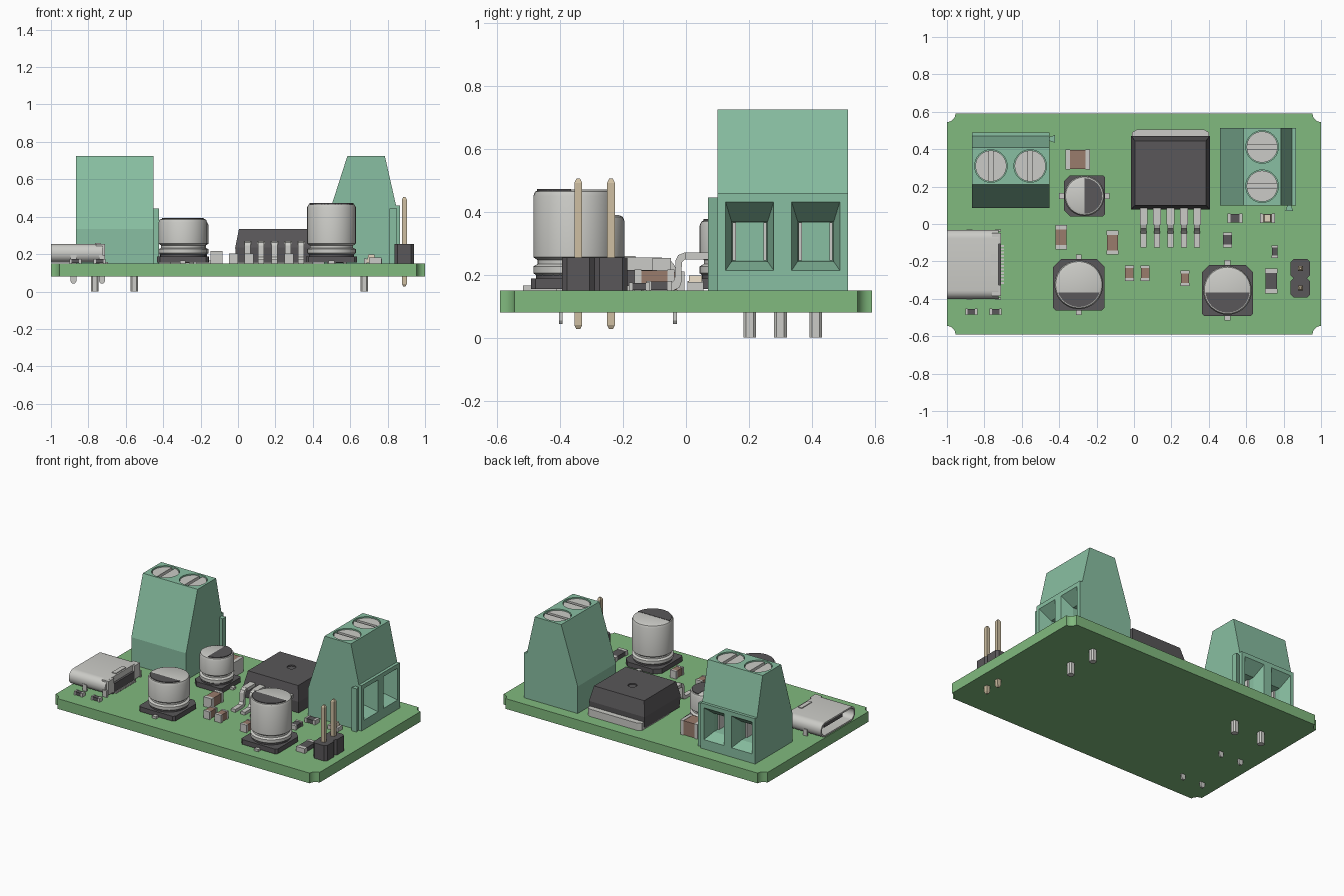
import bpy, bmesh
from math import sin, cos, pi, asin, radians
from mathutils import Matrix, Vector

if "Cube" in bpy.data.objects:
    bpy.data.objects.remove(bpy.data.objects["Cube"])


def mat(name, r, g, b):
    m = bpy.data.materials.new(name)
    m.diffuse_color = (r, g, b, 1)
    m.use_nodes = True
    m.node_tree.nodes["Principled BSDF"].inputs["Base Color"].default_value = m.diffuse_color
    return m


GREEN = mat("board_green", 0.22, 0.49, 0.21)
MINT = mat("terminal_green", 0.25, 0.52, 0.36)
DARK = mat("dark_plastic", 0.10, 0.095, 0.10)
BROWN = mat("ceramic_brown", 0.32, 0.20, 0.15)
TAN = mat("pin_tan", 0.62, 0.52, 0.36)
SILVER = mat("metal", 0.60, 0.60, 0.57)
CREAM = mat("cream", 0.75, 0.66, 0.52)


def finish(bm, name, m, xf=None, smooth=None):
    bmesh.ops.recalc_face_normals(bm, faces=bm.faces)
    if xf is not None:
        bm.transform(xf)
    me = bpy.data.meshes.new(name)
    bm.to_mesh(me)
    bm.free()
    ob = bpy.data.objects.new(name, me)
    bpy.context.collection.objects.link(ob)
    if m:
        me.materials.append(m)
    if smooth:
        activate(ob)
        bpy.ops.object.shade_smooth_by_angle(angle=radians(smooth))
    return ob


def activate(ob):
    bpy.ops.object.select_all(action='DESELECT')
    ob.select_set(True)
    bpy.context.view_layer.objects.active = ob


def loft_bm(rings):
    bm = bmesh.new()
    vs = [[bm.verts.new(p) for p in r] for r in rings]
    n = len(vs[0])
    for a, b in zip(vs, vs[1:]):
        for i in range(n):
            bm.faces.new((a[i], a[(i + 1) % n], b[(i + 1) % n], b[i]))
    bm.faces.new(vs[0])
    bm.faces.new(vs[-1])
    return bm


def to3(p, axis, d):
    return {'x': (d, p[0], p[1]), 'y': (p[0], d, p[1]), 'z': (p[0], p[1], d)}[axis]


def prism(name, pts, axis, lo, hi, m=None, xf=None, smooth=None):
    return finish(loft_bm([[to3(p, axis, d) for p in pts] for d in (lo, hi)]), name, m, xf, smooth)


def rect(x0, x1, y0, y1):
    return [(x0, y0), (x1, y0), (x1, y1), (x0, y1)]


def box(name, x0, x1, y0, y1, z0, z1, m=None, xf=None):
    return prism(name, rect(x0, x1, y0, y1), 'z', z0, z1, m, xf)


def taper(name, levels, axis, m=None, xf=None):
    # stack of rectangles (x0, x1, y0, y1, depth) along an axis
    return finish(loft_bm([[to3(p, axis, l[4]) for p in rect(*l[:4])] for l in levels]), name, m, xf)


def circle(r, cx=0, cy=0, n=32):
    return [(cx + r * cos(2 * pi * i / n), cy + r * sin(2 * pi * i / n)) for i in range(n)]


def segment(r, t, cx=0, cy=0, side=1, n=24):
    # the part of a disc with side * y > t
    a = asin(t / r)
    return [(cx + r * cos(a + (pi - 2 * a) * i / n), cy + side * r * sin(a + (pi - 2 * a) * i / n))
            for i in range(n + 1)]


def octagon(cx, cy, h, c):
    return [(cx + x, cy + y) for x, y in ((h - c, -h), (h, c - h), (h, h - c), (h - c, h),
                                          (c - h, h), (-h, h - c), (-h, c - h), (c - h, -h))]


def cut(ob, cutters):
    for c in cutters:
        c.hide_render = True
        md = ob.modifiers.new("cut", 'BOOLEAN')
        md.object, md.solver = c, 'EXACT'
        activate(ob)
        bpy.ops.object.modifier_apply(modifier=md.name)
        bpy.data.objects.remove(c, do_unlink=True)


def place(x, y, deg=0):
    return Matrix.Translation((x, y, 0)) @ Matrix.Rotation(radians(deg), 4, 'Z')


Z = 0.15  # board top

# board with scooped corners
outline = []
for k, (sx, sy) in enumerate(((1, 1), (-1, 1), (-1, -1), (1, -1))):
    for i in range(9):
        a = radians(270 + 90 * k - 90 * i / 8)
        outline.append((sx + 0.045 * cos(a), sy * 0.59 + 0.045 * sin(a)))
prism("circuit_board", outline, 'z', 0.08, Z, GREEN, smooth=30)


# screw terminals, wire entry towards local +x
def terminal(tag, xf):
    prof = [(-0.215, Z), (-0.215, 0.335), (-0.09, 0.725), (0.11, 0.725), (0.17, 0.46), (0.19, 0.46), (0.19, Z)]
    body = prism(tag + "_terminal_body", prof, 'y', -0.207, 0.207, MINT, xf)
    cutters = []
    for s in (-0.105, 0.105):
        cutters.append(taper("cutter", [(s - 0.052, s + 0.052, 0.245, 0.365, -0.08),
                                        (s - 0.057, s + 0.057, 0.242, 0.368, 0.11),
                                        (s - 0.077, s + 0.077, 0.213, 0.433, 0.192)], 'x', None, xf))
        cutters.append(prism("cutter", circle(0.087, 0.01, s), 'z', 0.68, 0.8, None, xf))
        prism(tag + "_screw_core", circle(0.083, 0.01, s), 'z', 0.67, 0.695, SILVER, xf)
        for side in (-1, 1):
            prism(tag + "_screw_head", segment(0.083, 0.011, 0.01, s, side), 'z', 0.69, 0.718, SILVER, xf, 30)
        prism(tag + "_terminal_pin", octagon(0, s, 0.02, 0.008), 'z', 0.0, 0.2, SILVER, xf)
        # metal wire clamp lining the opening
        for w in (-1, 1):
            box(tag + "_clamp_side", -0.06, 0.07, s + w * 0.049 - 0.005, s + w * 0.049 + 0.005,
                0.245, 0.365, SILVER, xf)
    cut(body, cutters)
    # dovetail rib on one side
    prism(tag + "_terminal_rib", [(0.145, -0.205), (0.135, -0.237), (0.175, -0.237), (0.165, -0.205)],
          'z', Z, 0.445, MINT, xf)


terminal("right", place(0.675, 0.307))
terminal("left", place(-0.66, 0.30, 90))


# electrolytic capacitors, dark marker towards local -y
def capacitor(tag, x, y, R, H, half, split, deg=0):
    xf = place(x, y, deg)
    c, d = half * 0.3, half * 0.1
    base = [(d - half, -half), (half - d, -half), (half, d - half), (half, half - c),
            (half - c, half), (c - half, half), (-half, half - c), (-half, d - half)]
    prism(tag + "_capacitor_base", base, 'z', Z + 0.005, 0.188, DARK, xf)
    prism(tag + "_capacitor_seat", circle(R * 0.93), 'z', 0.18, 0.205, DARK, xf, 30)
    prof = [(R - 0.012, 0.196), (R, 0.205), (R, 0.226), (R - 0.014, 0.234), (R - 0.014, 0.246),
            (R, 0.256), (R, H - 0.02), (R - 0.006, H - 0.006), (R - 0.02, H)]
    bm = loft_bm([[(p[0], p[1], z) for p in circle(r, n=40)] for r, z in prof])
    finish(bm, tag + "_capacitor_can", SILVER, xf, 35)
    prism(tag + "_capacitor_marker", segment(R - 0.012, split, side=-1), 'z', H - 0.015, H + 0.002, DARK, xf)
    for s in (-1, 1):
        a, b = sorted((s * half * 0.4, s * (half + 0.025)))
        box(tag + "_capacitor_lead", -0.015, 0.015, a, b, Z, Z + 0.015, SILVER, xf)


capacitor("left", -0.295, -0.325, 0.13, 0.39, 0.137, 0.04)
capacitor("right", 0.5, -0.355, 0.13, 0.47, 0.137, 0.01)
capacitor("small", -0.265, 0.15, 0.107, 0.375, 0.11, 0.0, 90)

# power regulator with heat tab and five bent leads
reg = taper("regulator_body", [(-0.01, 0.4, 0.085, 0.465, Z + 0.005), (-0.015, 0.405, 0.078, 0.47, 0.235),
                               (0.005, 0.385, 0.1, 0.445, 0.333)], 'z', DARK)
cut(reg, [prism("cutter", circle(0.028, 0.195, 0.3), 'z', 0.325, 0.4)])
prism("regulator_tab", [(-0.01, 0.2), (0.4, 0.2), (0.4, 0.49), (0.375, 0.505), (0.015, 0.505), (-0.01, 0.49)],
      'z', Z, 0.2, SILVER)
lead = [(0.1, 0.27), (-0.005, 0.27), (-0.025, 0.262), (-0.033, 0.245), (-0.036, 0.185), (-0.05, 0.17),
        (-0.125, 0.17), (-0.125, Z), (-0.04, Z), (-0.02, 0.16), (-0.015, 0.175), (-0.013, 0.24),
        (-0.003, 0.25), (0.1, 0.25)]
for i in range(5):
    x = 0.052 + 0.0715 * i
    prism("regulator_lead", lead, 'x', x - 0.016, x + 0.016, SILVER)
    box("regulator_lead_root", x - 0.021, x + 0.021, -0.003, 0.09, 0.249, 0.271, SILVER)

# data socket: hollow rounded shell open towards -x
shell_pts = []
for k, (sy, sz) in enumerate(((1, 1), (-1, 1), (-1, -1), (1, -1))):
    for i in range(7):
        a = radians(90 * k + 15 * i)
        shell_pts.append((-0.216 + sy * 0.139 + 0.046 * cos(a), 0.205 + sz * 0.003 + 0.046 * sin(a)))
bm = loft_bm([[to3(p, 'x', d) for p in shell_pts] for d in (-1.0, -0.725)])
bmesh.ops.recalc_face_normals(bm, faces=bm.faces)
bm.faces.ensure_lookup_table()
mouth = min(bm.faces, key=lambda f: f.calc_center_median().x)
bmesh.ops.inset_region(bm, faces=[mouth], thickness=0.011, use_even_offset=True)
deep = bmesh.ops.extrude_discrete_faces(bm, faces=[mouth])['faces'][0]
bmesh.ops.translate(bm, verts=deep.verts, vec=(0.22, 0, 0))
bmesh.ops.remove_doubles(bm, verts=bm.verts, dist=1e-5)
finish(bm, "socket_shell", SILVER, None, 35)
box("socket_tongue", -0.965, -0.77, -0.315, -0.117, 0.194, 0.216, DARK)
box("socket_rear_block", -0.76, -0.71, -0.34, -0.092, Z, 0.215, DARK)
for y in (-0.355, -0.077):
    box("socket_rear_wing", -0.76, -0.71, y - 0.03, y + 0.03, 0.16, 0.253, SILVER)
box("socket_top_latch", -0.765, -0.735, -0.27, -0.16, 0.245, 0.259, SILVER)
for x in (-0.88, -0.727):
    for y in (-0.398, -0.035):
        prism("socket_leg", [(x - 0.016, 0.195), (x - 0.016, 0.055), (x - 0.008, 0.043), (x + 0.008, 0.043),
                             (x + 0.016, 0.055), (x + 0.016, 0.195)], 'y', y - 0.006, y + 0.006, SILVER)
for i in range(12):
    y = -0.315 + 0.018 * i
    box("socket_contact", -0.72, -0.695, y - 0.005, y + 0.005, Z, Z + 0.008, SILVER)

# two-pin header
for y in (-0.342, -0.238):
    prism("header_block", octagon(0.89, y, 0.052, 0.016), 'z', Z, 0.255, DARK)
    h, t = 0.0125, 0.006
    taper("header_pin", [(0.89 - q, 0.89 + q, y - q, y + q, z)
                         for q, z in ((t, 0.027), (h, 0.04), (h, 0.492), (t, 0.505))], 'z', TAN)


# chip parts: x, y, size x, size y, height, colour; end caps follow the long side
chips = [(-0.3, 0.345, 0.13, 0.105, 0.1, BROWN), (-0.115, -0.1, 0.062, 0.128, 0.066, BROWN),
         (-0.39, -0.07, 0.062, 0.13, 0.06, BROWN), (-0.025, -0.263, 0.048, 0.083, 0.053, BROWN),
         (0.06, -0.263, 0.048, 0.083, 0.053, BROWN), (0.273, -0.29, 0.048, 0.083, 0.053, BROWN),
         (0.54, 0.03, 0.078, 0.05, 0.03, DARK), (0.713, 0.03, 0.08, 0.05, 0.027, CREAM),
         (0.5, -0.085, 0.05, 0.08, 0.03, DARK), (0.752, -0.148, 0.034, 0.066, 0.025, DARK),
         (0.733, -0.305, 0.066, 0.135, 0.032, DARK), (-0.87, -0.47, 0.064, 0.034, 0.025, DARK),
         (-0.74, -0.47, 0.064, 0.034, 0.025, DARK)]
for x, y, w, d, h, m in chips:
    name = "chip_capacitor" if m is BROWN else "indicator" if m is CREAM else "chip_resistor"
    xf = place(x, y, 0 if w > d else 90)
    a, b = max(w, d) / 2, min(w, d) / 2
    cap = a * 0.36
    box(name + "_body", -a + 0.003, a - 0.003, -b + 0.002, b - 0.002, Z + 0.002, Z + h - 0.002, m, xf)
    for s in (-1, 1):
        x0, x1 = sorted((s * a, s * (a - cap)))
        box(name + "_end", x0, x1, -b, b, Z, Z + h, SILVER, xf)
    if m is CREAM:
        taper("indicator_lens", [(-0.022, 0.022, -0.022, 0.022, Z + 0.02),
                                 (-0.016, 0.016, -0.02, 0.02, Z + 0.048)], 'z', CREAM, xf)
